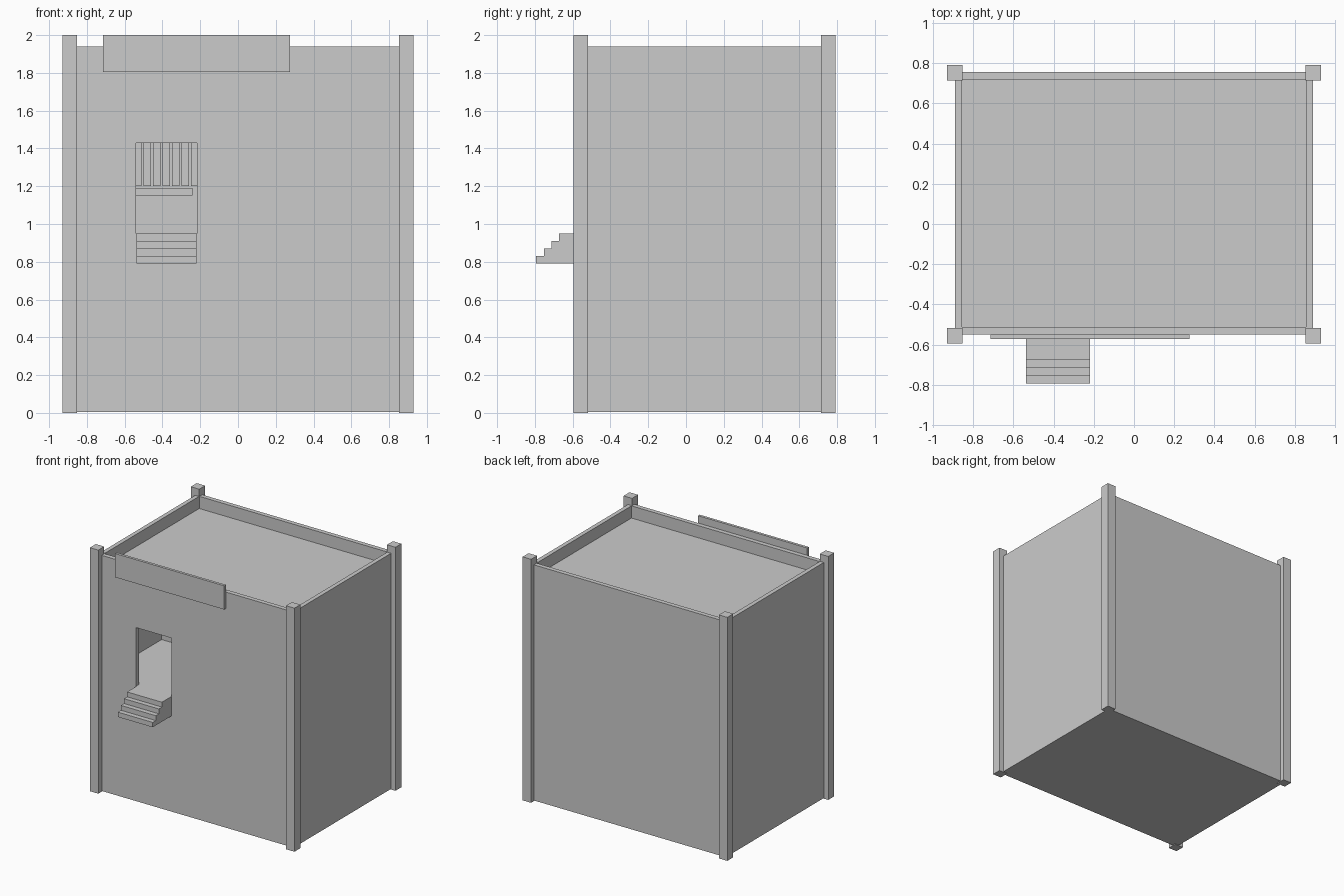
import bpy
import bmesh

cube = bpy.data.objects.get("Cube")
if cube:
    bpy.data.objects.remove(cube, do_unlink=True)

# Single plain stone colour
stone = bpy.data.materials.new("light_grey_stone")
stone.use_nodes = True
GREY = (0.6, 0.6, 0.6, 1)
stone.diffuse_color = GREY
stone.node_tree.nodes["Principled BSDF"].inputs["Base Color"].default_value = GREY


def finish(name, bm):
    bmesh.ops.recalc_face_normals(bm, faces=bm.faces)
    mesh = bpy.data.meshes.new(name)
    bm.to_mesh(mesh)
    bm.free()
    mesh.materials.append(stone)
    obj = bpy.data.objects.new(name, mesh)
    bpy.context.collection.objects.link(obj)
    return obj


def box(name, x, y, z):
    """Box spanning the given (low, high) ranges."""
    bm = bmesh.new()
    bmesh.ops.create_cube(bm, size=1)
    for v in bm.verts:
        v.co = [r[0] + (c + 0.5) * (r[1] - r[0]) for r, c in zip((x, y, z), v.co)]
    return finish(name, bm)


def cut(target, cutter):
    mod = target.modifiers.new("cut", "BOOLEAN")
    mod.operation = "DIFFERENCE"
    mod.solver = "EXACT"
    mod.object = cutter
    bpy.context.view_layer.objects.active = target
    bpy.ops.object.modifier_apply(modifier=mod.name)
    bpy.data.objects.remove(cutter, do_unlink=True)


# Building block with sunken roof, inner room and doorway
FLOOR, FRONT, BACK = 0.95, -0.55, 0.755
walls = box("walls", (-0.89, 0.89), (FRONT, BACK), (0.005, 1.94))
cut(walls, box("roof_cutter", (-0.855, 0.855), (-0.513, 0.718), (1.84, 2.1)))
cut(walls, box("room_cutter", (-0.855, 0.855), (-0.513, 0.23), (FLOOR, 1.78)))
cut(walls, box("door_cutter", (-0.54, -0.217), (-0.7, -0.4), (FLOOR, 1.43)))

# Corner posts
for side, x in (("right", -0.93), ("left", 0.853)):
    for end, y in (("front", -0.595), ("back", 0.715)):
        box(f"{end}_{side}_post", (x, x + 0.077), (y, y + 0.077), (0, 2))

# Sign board on the front
box("sign_board", (-0.715, 0.275), (-0.572, FRONT), (1.805, 2))

# Entrance steps from a stepped side profile
RISE, COUNT = 0.04, 4
profile = [(FRONT, FLOOR), (FRONT, FLOOR - RISE * COUNT)]
for i in range(COUNT):
    y, z = -0.793 + i * RISE, FLOOR - RISE * (COUNT - i)
    profile += [(y, z), (y, z + RISE)]
bm = bmesh.new()
face = bm.faces.new([bm.verts.new((-0.537, y, z)) for y, z in profile])
side = bmesh.ops.extrude_face_region(bm, geom=[face])
moved = [g for g in side["geom"] if isinstance(g, bmesh.types.BMVert)]
bmesh.ops.translate(bm, verts=moved, vec=(0.317, 0, 0))
finish("entrance_steps", bm)

# Shelf and upright boards on the room's rear wall
box("wall_shelf", (-0.6, -0.24), (0.2, 0.23), (1.15, 1.19))
for i in range(7):
    x = -0.55 + i * 0.05
    box(f"wall_board_{i + 1}", (x, x + 0.04), (0.221, 0.23), (1.2, 1.5))
